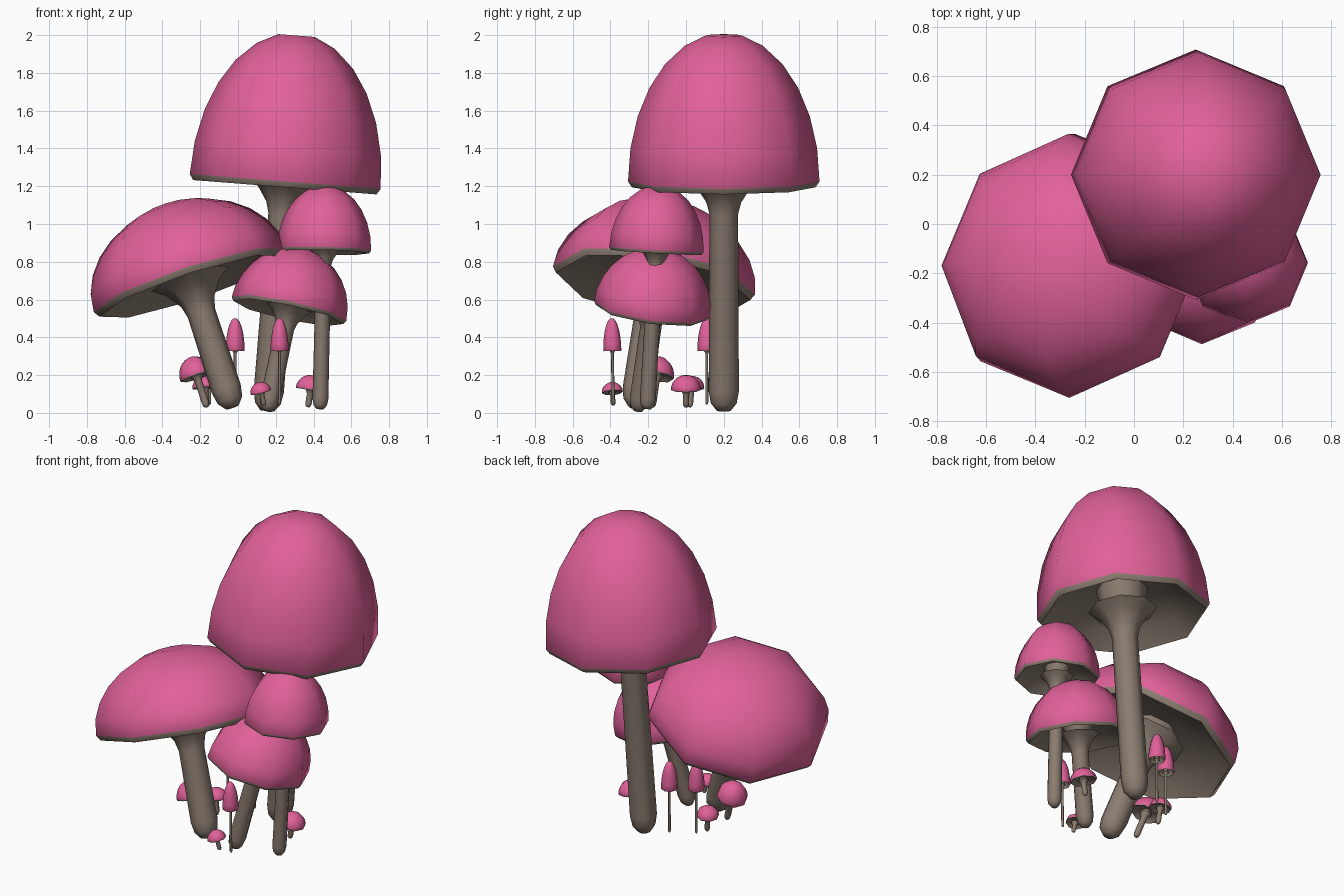
import bpy, bmesh, math
from mathutils import Vector, Matrix

if "Cube" in bpy.data.objects:
    bpy.data.objects.remove(bpy.data.objects["Cube"])

SIDES = 8


def make_mat(name, rgb):
    m = bpy.data.materials.new(name)
    m.diffuse_color = (*rgb, 1)
    m.use_nodes = True
    m.node_tree.nodes["Principled BSDF"].inputs["Base Color"].default_value = m.diffuse_color
    return m


PINK = make_mat("cap_pink", (0.75, 0.12, 0.32))
BROWN = make_mat("stem_brown", (0.26, 0.205, 0.165))


def lathe(name, profile, frame, mats, pick):
    """Spin a (radius, height) profile into an eight-sided solid; pick(i) gives each band's material."""
    bm = bmesh.new()
    rings = []
    for r, h in profile:
        if r < 1e-6:
            rings.append([bm.verts.new((0, 0, h))])
        else:
            rings.append([bm.verts.new((r * math.cos(math.tau * k / SIDES),
                                        r * math.sin(math.tau * k / SIDES), h))
                          for k in range(SIDES)])
    for i, (a, b) in enumerate(zip(rings, rings[1:])):
        for k in range(SIDES):
            n = (k + 1) % SIDES
            if len(a) == 1:
                f = bm.faces.new((a[0], b[n], b[k]))
            elif len(b) == 1:
                f = bm.faces.new((a[k], a[n], b[0]))
            else:
                f = bm.faces.new((a[k], a[n], b[n], b[k]))
            f.material_index = pick(i)
    bmesh.ops.recalc_face_normals(bm, faces=bm.faces)
    me = bpy.data.meshes.new(name)
    bm.to_mesh(me)
    bm.free()
    me.transform(frame)
    for m in mats:
        me.materials.append(m)
    ob = bpy.data.objects.new(name, me)
    bpy.context.collection.objects.link(ob)
    bpy.ops.object.select_all(action='DESELECT')
    ob.select_set(True)
    bpy.context.view_layer.objects.active = ob
    bpy.ops.object.shade_smooth_by_angle(angle=math.radians(60))


def mushroom(name, base, centre, R, H, sr):
    """Stem from base to the cap's rim centre; the cap leans along the stem."""
    base, centre = Vector(base), Vector(centre)
    axis = centre - base
    L = axis.length
    rot = Vector((0, 0, 1)).rotation_difference(axis).to_matrix().to_4x4()

    # cap: brown hollow underside and lip, then pink dome
    under = [(0, 0.2 * H), (0.45 * R, 0.18 * H), (0.78 * R, 0.08 * H), (0.96 * R, -0.06 * R)]
    dome = [(R * math.cos(math.radians(t)), H * math.sin(math.radians(t)) / math.sin(math.radians(79)))
            for t in (0, 13, 26, 39, 52, 66, 79)]
    dome.append((0, H))
    lip = len(under)
    lathe(name + "_cap", under + dome, Matrix.Translation(centre) @ rot,
          [BROWN, PINK], lambda i: 0 if i < lip else 1)

    # stem: rounded foot, shaft, flared collar and a neck into the cap
    fl = 0.40 * R
    stem = [(0, 0), (0.45 * sr, 0), (0.85 * sr, 0.5 * sr), (sr, 1.3 * sr),
            (0.95 * sr, L - 0.34 * R), (1.15 * sr, L - 0.22 * R),
            (sr + 0.5 * max(fl - sr, 0), L - 0.07 * R),
            (fl, L + 0.02 * R), (0.25 * R, L + 0.06 * R),
            (0.3 * R, L + 0.2 * H), (0, L + 0.22 * H)]
    lathe(name + "_stem", stem, Matrix.Translation(base) @ rot, [BROWN], lambda i: 0)


# name, stem foot, cap rim centre, cap radius, cap height, stem radius
PLANTS = [
    ("tall_mushroom", (0.155, 0.20, 0.01), (0.25, 0.20, 1.225), 0.507, 0.775, 0.08),
    ("wide_mushroom", (-0.03, -0.27, 0.03), (-0.25, -0.17, 0.70), 0.54, 0.42, 0.08),
    ("upper_mushroom", (0.435, -0.205, 0.02), (0.455, -0.157, 0.865), 0.25, 0.335, 0.042),
    ("lower_mushroom", (0.155, -0.255, 0.01), (0.27, -0.18, 0.55), 0.31, 0.325, 0.052),
    # slender bullet-shaped buttons
    ("button_front", (0.22, -0.385, 0.045), (0.22, -0.39, 0.33), 0.048, 0.17, 0.008),
    ("button_back", (-0.015, 0.19, 0.045), (-0.015, 0.19, 0.33), 0.05, 0.17, 0.008),
    ("button_left", (-0.15, 0.11, 0.045), (-0.15, 0.11, 0.33), 0.05, 0.17, 0.008),
    # tiny parasols
    ("parasol_left", (-0.165, -0.18, 0.03), (-0.218, -0.155, 0.195), 0.092, 0.105, 0.02),
    ("parasol_back", (-0.165, 0.02, 0.03), (-0.175, 0.03, 0.135), 0.067, 0.06, 0.016),
    ("parasol_front", (0.14, -0.385, 0.04), (0.122, -0.39, 0.11), 0.056, 0.053, 0.013),
    ("parasol_right", (0.37, 0.0, 0.03), (0.385, 0.0, 0.125), 0.08, 0.075, 0.017),
]
for p in PLANTS:
    mushroom(*p)
